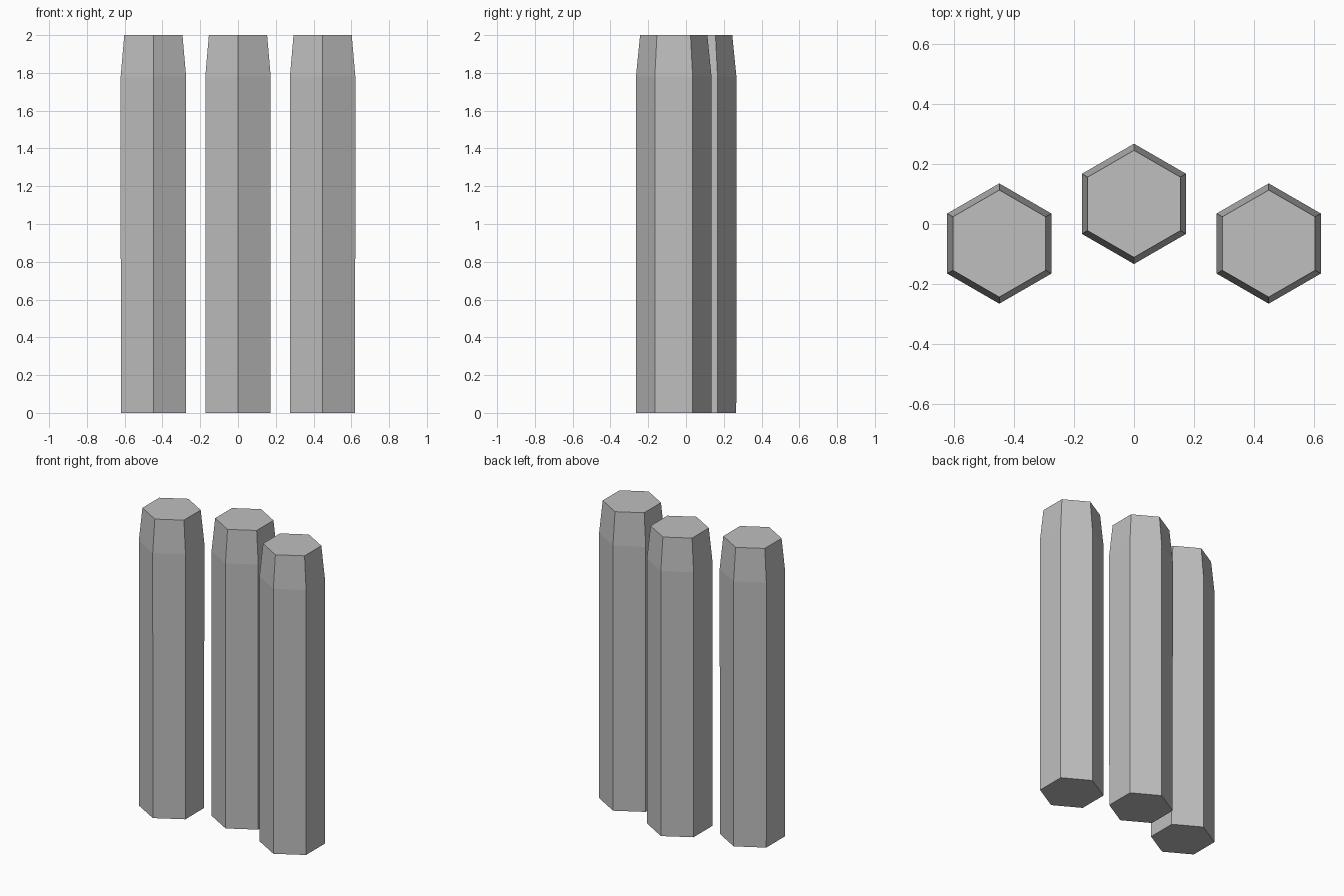
import bpy, bmesh, math

if "Cube" in bpy.data.objects:
    bpy.data.objects.remove(bpy.data.objects["Cube"])

grey = bpy.data.materials.new("stone grey")
grey.diffuse_color = (0.52, 0.52, 0.52, 1)
grey.use_nodes = True
grey.node_tree.nodes["Principled BSDF"].inputs["Base Color"].default_value = grey.diffuse_color

# (height, radius) of the post outline: straight shaft, then tapered head
PROFILE = [(0.0, 0.199), (1.78, 0.2), (2.0, 0.178)]
SIDES = 6


def post(name, x, y):
    """Hexagonal post with a corner facing front and a tapered flat head."""
    bm = bmesh.new()
    rings = []
    for z, r in PROFILE:
        ring = []
        for i in range(SIDES):
            a = math.pi / 2 + i * math.tau / SIDES
            ring.append(bm.verts.new((r * math.cos(a), r * math.sin(a), z)))
        rings.append(ring)
    # side walls
    for low, high in zip(rings, rings[1:]):
        for i in range(SIDES):
            j = (i + 1) % SIDES
            bm.faces.new((low[i], low[j], high[j], high[i]))
    # flat foot and flat top
    bm.faces.new(rings[0][::-1])
    bm.faces.new(rings[-1])
    mesh = bpy.data.meshes.new(name)
    bm.to_mesh(mesh)
    bm.free()
    mesh.materials.append(grey)
    obj = bpy.data.objects.new(name, mesh)
    obj.location = (x, y, 0)
    bpy.context.collection.objects.link(obj)


# Middle post set back, outer posts forward
post("middle_post", 0, 0.067)
post("left_post", -0.448, -0.065)
post("right_post", 0.448, -0.065)
